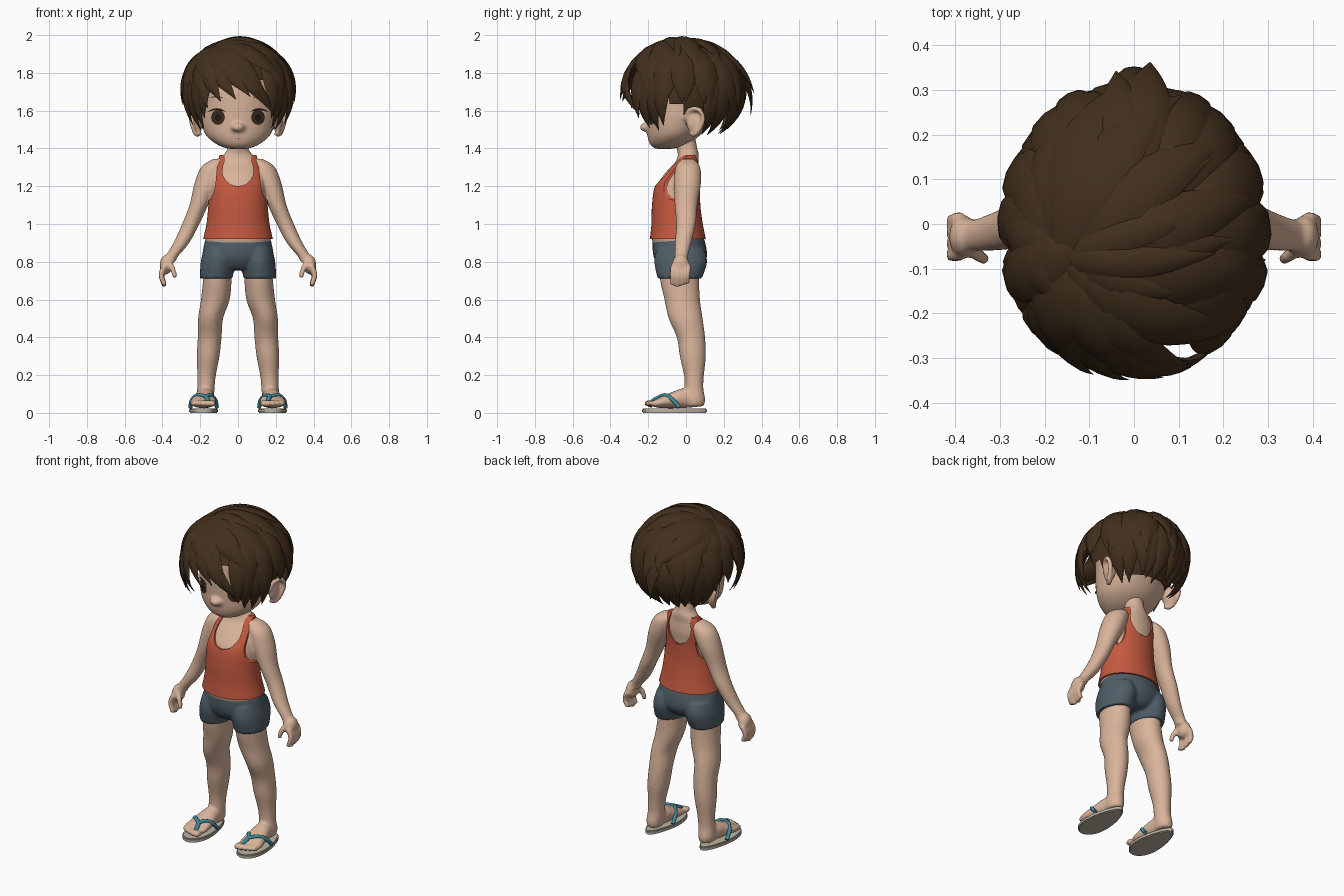
import bpy, bmesh, random
from math import sin, cos, pi, radians, sqrt
from mathutils import Vector, Matrix
from mathutils.bvhtree import BVHTree

random.seed(4)
if "Cube" in bpy.data.objects:
    bpy.data.objects.remove(bpy.data.objects["Cube"])
X, Y, Z = Vector((1, 0, 0)), Vector((0, 1, 0)), Vector((0, 0, 1))


def material(name, *rgb):
    mat = bpy.data.materials.new(name)
    mat.use_nodes = True
    mat.diffuse_color = (*rgb, 1)
    mat.node_tree.nodes["Principled BSDF"].inputs["Base Color"].default_value = (*rgb, 1)
    return mat


skin = material("skin", .7, .46, .33)
red = material("shirt red", .55, .1, .05)
slate = material("shorts slate", .08, .112, .138)
brown = material("hair brown", .055, .029, .012)
iris_brown = material("iris brown", .045, .025, .013)
black = material("lash black", .015, .009, .006)
lip = material("lip", .48, .25, .17)
sole_grey = material("sole beige", .5, .45, .36)
teal = material("strap teal", .05, .25, .34)


def smooth(points, n=5):
    """Smooth path through tuples of any length."""
    p = [Vector(q) for q in points]
    p = [p[0]] + p + [p[-1]]
    out = []
    for a, b, c, d in zip(p, p[1:], p[2:], p[3:]):
        for t in (i / n for i in range(n)):
            out.append(b + (c - a) * (t / 2) + (a * 2 - b * 5 + c * 4 - d) * (t * t / 2)
                       + (b * 3 - a - c * 3 + d) * (t ** 3 / 2))
    return out + [p[-1]]


def loft(bm, rings, sides):
    """Skin elliptical rings given as (centre, u axis, v axis)."""
    turn = [2 * pi * i / sides for i in range(sides)]
    loops = [[bm.verts.new(c + u * cos(a) + v * sin(a)) for a in turn] for c, u, v in rings]
    for low, high in zip(loops, loops[1:]):
        for i in range(sides):
            j = (i + 1) % sides
            bm.faces.new((low[i], low[j], high[j], high[i]))
    bm.faces.new(loops[0][::-1])
    bm.faces.new(loops[-1])


def stack(bm, spec, mirror=False, across=Y, sides=32):
    """Rings of (x, y, z, half width, half depth)."""
    for s in (1, -1) if mirror else (1,):
        loft(bm, [(Vector((s * x, y, z)), X * w, across * d) for x, y, z, w, d in smooth(spec)], sides)


def rod(bm, points, r0, r1, sides=10):
    """Mirrored pair of tapered rods."""
    for s in (1, -1):
        p = [Vector((s * q.x, q.y, q.z)) for q in smooth(points)]
        rings = []
        for i, c in enumerate(p):
            d = (p[min(i + 1, len(p) - 1)] - p[max(i - 1, 0)]).normalized()
            u = d.cross(X).normalized()
            r = r0 + (r1 - r0) * i / (len(p) - 1)
            rings.append((c, u * r, d.cross(u) * r))
        loft(bm, rings, sides)


def blob(bm, centre, size):
    for s in (1, -1) if centre[0] else (1,):
        spot = Matrix.Translation((s * centre[0], *centre[1:])) @ Matrix.Diagonal((*size, 1))
        bmesh.ops.create_uvsphere(bm, u_segments=20, v_segments=12, radius=1, matrix=spot)


def bake(obj):
    graph = bpy.context.evaluated_depsgraph_get()
    mesh = bpy.data.meshes.new_from_object(obj.evaluated_get(graph))
    obj.modifiers.clear()
    obj.data = mesh


def shade(obj, angle=50):
    bpy.ops.object.select_all(action="DESELECT")
    obj.select_set(True)
    bpy.context.view_layer.objects.active = obj
    bpy.ops.object.shade_smooth_by_angle(angle=radians(angle))


def finish(name, bm, mat, voxel=0, relax=5, orient=True):
    if orient:
        bmesh.ops.recalc_face_normals(bm, faces=bm.faces)
    mesh = bpy.data.meshes.new(name)
    bm.to_mesh(mesh)
    bm.free()
    obj = bpy.data.objects.new(name, mesh)
    bpy.context.collection.objects.link(obj)
    if voxel:
        obj.modifiers.new("blend", "REMESH").voxel_size = voxel
        obj.modifiers.new("relax", "SMOOTH").iterations = relax
        bake(obj)
    obj.data.materials.clear()
    obj.data.materials.append(mat)
    shade(obj)
    return obj


# Body: torso, arms, hands, legs and feet blended together
torso = [(0, -.043, .92, .185, .148), (0, -.047, 1, .167, .136), (0, -.052, 1.1, .157, .128),
         (0, -.045, 1.2, .152, .12), (0, -.02, 1.27, .14, .1), (0, .005, 1.33, .118, .07),
         (0, .018, 1.365, .096, .042)]
bm = bmesh.new()
inner = [(x, y, z, w - .01, d - .01) for x, y, z, w, d in torso]
stack(bm, [(0, -.03, .8, .14, .11)] + inner[:-1] + [(0, .012, 1.37, .075, .055), (0, .005, 1.4, .056, .055),
                                                    (0, -.01, 1.48, .055, .055)])
stack(bm, [(.1, .01, 1.345, .03, .03), (.13, .01, 1.305, .062, .064), (.163, .008, 1.22, .066, .072),
           (.207, 0, 1.1, .05, .06), (.25, 0, 1, .046, .052), (.3, -.015, .9, .042, .044),
           (.35, -.025, .83, .034, .036), (.362, -.025, .8, .032, .038)], True)
stack(bm, [(.1, -.03, .84, .07, .1), (.108, -.035, .72, .075, .104), (.12, -.02, .6, .076, .094),
           (.145, -.002, .5, .066, .09), (.15, .026, .4, .063, .075), (.158, .036, .3, .06, .069),
           (.166, .042, .2, .049, .053), (.17, .042, .13, .046, .05), (.175, .042, .07, .047, .06),
           (.175, .04, .035, .038, .054)], True)
stack(bm, [(.175, .09, .06, .03, .025), (.176, 0, .078, .048, .052), (.18, -.08, .066, .062, .042),
           (.185, -.14, .054, .07, .028), (.185, -.17, .05, .06, .018)], True, Z)
for i in range(5):
    blob(bm, (.135 + i * .025, -.195 + .002 * i * i, .05), (.017 - .001 * i, .028, .018))
blob(bm, (.38, -.028, .785), (.034, .047, .052))
for i in range(4):
    y = -.066 + i * .026
    tip = .668 + .008 * abs(i - 1)
    rod(bm, [(.388, y, .78), (.406, y - .004, .73), (.388, y - .006, tip)], .017, .013)
rod(bm, [(.37, -.05, .8), (.345, -.072, .76), (.333, -.078, .715)], .018, .012)
finish("body", bm, skin, .008)

# Head with nose and ears
bm = bmesh.new()
stack(bm, [(0, -.115, 1.398, .05, .045), (0, -.095, 1.42, .11, .095), (0, -.065, 1.47, .17, .14),
           (0, -.035, 1.55, .2, .175), (0, -.012, 1.63, .21, .2), (0, 0, 1.72, .218, .21),
           (0, 0, 1.8, .2, .195), (0, 0, 1.87, .14, .14), (0, 0, 1.9, .05, .05)])
blob(bm, (0, -.214, 1.512), (.036, .032, .024))
blob(bm, (.212, .045, 1.54), (.024, .046, .06))
rod(bm, [(.21, 0, 1.55), (.23, .02, 1.605), (.25, .07, 1.605), (.247, .09, 1.55), (.225, .055, 1.48),
         (.2, .02, 1.48)], .013, .015)
head = finish("head", bm, skin, .008, 9)

# Painted face details laid on the head
face = BVHTree.FromPolygons([v.co for v in head.data.vertices], [p.vertices for p in head.data.polygons])


def decal(name, mat, x, z, wide, high, arch=0, lift=.003, both=True):
    bm = bmesh.new()
    for s in (1, -1) if both else (1,):
        grid = []
        for u in (cos(pi * i / 16) for i in range(17)):
            column = []
            for v in range(-3, 4):
                px = s * x + u * wide
                pz = z + arch * (1 - u * u) + v / 3 * high * sqrt(max(1 - u * u, .002))
                spot = face.ray_cast(Vector((px, -1, pz)), Y)[0]
                column.append(bm.verts.new(spot - Y * lift))
            grid.append(column)
        for a, b in zip(grid, grid[1:]):
            for i in range(6):
                bm.faces.new((a[i], a[i + 1], b[i + 1], b[i]))
    finish(name, bm, mat, orient=False)


decal("irises", iris_brown, .106, 1.565, .036, .04)
decal("pupils", black, .106, 1.563, .016, .02, lift=.005)
decal("upper_lashes", black, .112, 1.594, .046, .005, .014, .006)
decal("eyebrows", brown, .115, 1.668, .035, .003, .006)
decal("mouth", lip, 0, 1.455, .02, .0025, -.003, both=False)

# Tank top: solid torso shell with neck and arm openings cut out
bm = bmesh.new()
stack(bm, torso, sides=64)
shirt = finish("tank_top", bm, red)


def cut(outline, y0, y1):
    bm = bmesh.new()
    base = bm.faces.new([bm.verts.new((p[0], y0, p[1])) for p in outline])
    top = bmesh.ops.extrude_face_region(bm, geom=[base])["geom"]
    bmesh.ops.translate(bm, vec=Y * (y1 - y0), verts=[g for g in top if isinstance(g, bmesh.types.BMVert)])
    tool = finish("cutter", bm, red)
    tool.hide_render = True
    mod = shirt.modifiers.new("opening", "BOOLEAN")
    mod.operation, mod.object, mod.solver = "DIFFERENCE", tool, "EXACT"
    bake(shirt)
    bpy.data.objects.remove(tool)


scoop = smooth([(0, 1.2), (.045, 1.213), (.078, 1.255), (.08, 1.3), (.068, 1.35), (.066, 1.45)])
hole = smooth([(.1, 1.45), (.1, 1.35), (.112, 1.29), (.122, 1.2), (.15, 1.13), (.22, 1.11)])
for slim, y0, y1 in ((1, -.4, .02), (.8, .01, .4)):
    def taper(points):
        return [(x * min(1, slim + (1 - slim) * max(0, z - 1.2) / .13), z) for x, z in points]
    right = taper(scoop)
    cut(right + [(-x, z) for x, z in right[:0:-1]], y0, y1)
    for s in (1, -1):
        cut([(s * x, z) for x, z in taper(hole) + [(.4, 1.11), (.4, 1.45)]], y0, y1)
shade(shirt, 40)

# Shorts
bm = bmesh.new()
stack(bm, [(0, -.042, .97, .15, .12), (0, -.04, .93, .168, .133), (0, -.035, .88, .182, .142),
           (0, -.03, .82, .185, .14), (0, -.03, .77, .12, .11), (0, -.03, .755, .08, .08)])
stack(bm, [(.1, -.03, .87, .08, .125), (.107, -.028, .8, .09, .14), (.115, -.033, .712, .087, .118)], True)
finish("shorts", bm, slate, .008)

# Sandals: rounded soles and thong straps
bm = bmesh.new()
for s in (1, -1):
    spot = Matrix.Translation((s * .183, -.06, .012)) @ Matrix.Diagonal((.074, .172, 1, 1))
    disc = bmesh.ops.create_cone(bm, cap_ends=True, segments=40, radius1=1, radius2=1, depth=.024, matrix=spot)
    for v in disc["verts"]:
        v.co.x += (v.co.x - s * .183) * (-.06 - v.co.y) * 1.6
bmesh.ops.bevel(bm, geom=[e for e in bm.edges if abs(e.verts[0].co.z - e.verts[1].co.z) < .001],
                offset=.005, segments=2, affect="EDGES")
finish("sandal_soles", bm, sole_grey)
bm = bmesh.new()
for side in (-1, 1):
    rod(bm, [(.182 + side * .07, -.035, .03), (.182 + side * .062, -.07, .068), (.18 + side * .034, -.105, .093),
             (.168, -.14, .085), (.158, -.18, .06), (.158, -.19, .03)], .011, .01)
finish("sandal_straps", bm, teal)

# Hair: scalp cap and overlapping leaf-shaped locks
CENTRE, SIZE = Vector((0, -.012, 1.7)), Matrix.Diagonal((.28, .305, .262))
bm = bmesh.new()
blob(bm, CENTRE, (.245, .255, .245))
low = [f for f in bm.faces if f.calc_center_median().z + .62 * f.calc_center_median().y < 1.62]
bmesh.ops.delete(bm, geom=low, context="FACES")
finish("scalp_hair", bm, brown)


def direction(turn, rise):
    a, e = radians(turn), radians(rise)
    return Vector((cos(e) * cos(a), cos(e) * sin(a), sin(e)))


def vary(amount):
    return random.uniform(-amount, amount)


def lock(bm, start, tip, width, lift, arch=0, n=14):
    a, b = direction(*start), direction(*tip)
    base = 1 + vary(.012)
    ways = [a.slerp(b, i / n) for i in range(n + 1)]
    path = [CENTRE + SIZE @ d * (base + lift * (i / n) ** 2 + arch * sin(pi * i / n)) for i, d in enumerate(ways)]
    rings = []
    for i, d in enumerate(ways):
        along = path[min(i + 1, n)] - path[max(i - 1, 0)]
        w = width * max(.03, sin(pi * (.1 + .9 * i / n) ** .9))
        rings.append((path[i], along.cross(d).normalized() * w, d * w * .36))
    loft(bm, rings, 8)


WHORL = (200, 52)
bm = bmesh.new()
for turn in range(32, 155, 13):
    lock(bm, (turn, 35), (turn + vary(5), -49 + vary(6)), .062, .07)
for turn in (-18, 2, 20, 160, 178, 198):
    lock(bm, (turn, 40), (turn, -14 + vary(4)), .055, .07)
for turn in range(-40, 225, 22):
    lock(bm, (turn - 8, 62), (turn + vary(6), -14 + vary(12)), .075, .09)
for turn, rise, lift in ((90, -22, .26), (84, -2, .22), (97, 10, .18), (62, -20, .13), (118, -20, .13)):
    lock(bm, (turn, 65), (turn, rise), .06, lift)
finish("back_locks", bm, brown)
bm = bmesh.new()
for turn, rise in ((-122, -17), (-107, -10), (-92, -8), (-78, -5), (-66, -8), (-57, -14), (-48, -24)):
    lock(bm, WHORL, (turn, rise), .058, .12)
for turn, rise in ((-22, -36), (-32, -44), (-43, -40), (-51, -28)):
    for side in (turn, -180 - turn):
        lock(bm, (side, 45), (side, rise), .055, .14)
finish("fringe_locks", bm, brown)
bm = bmesh.new()
for turn in range(-120, 230, 27):
    lock(bm, WHORL, (turn, 18 + vary(10)), .072, .1)
for turn in (-55, -5, 40, 85):
    lock(bm, WHORL, (turn, 46 + vary(6)), .06, .1)
for turn in (-45, -15, 15):
    lock(bm, WHORL, (turn, 52), .04, .08, .05)
finish("crown_locks", bm, brown)
